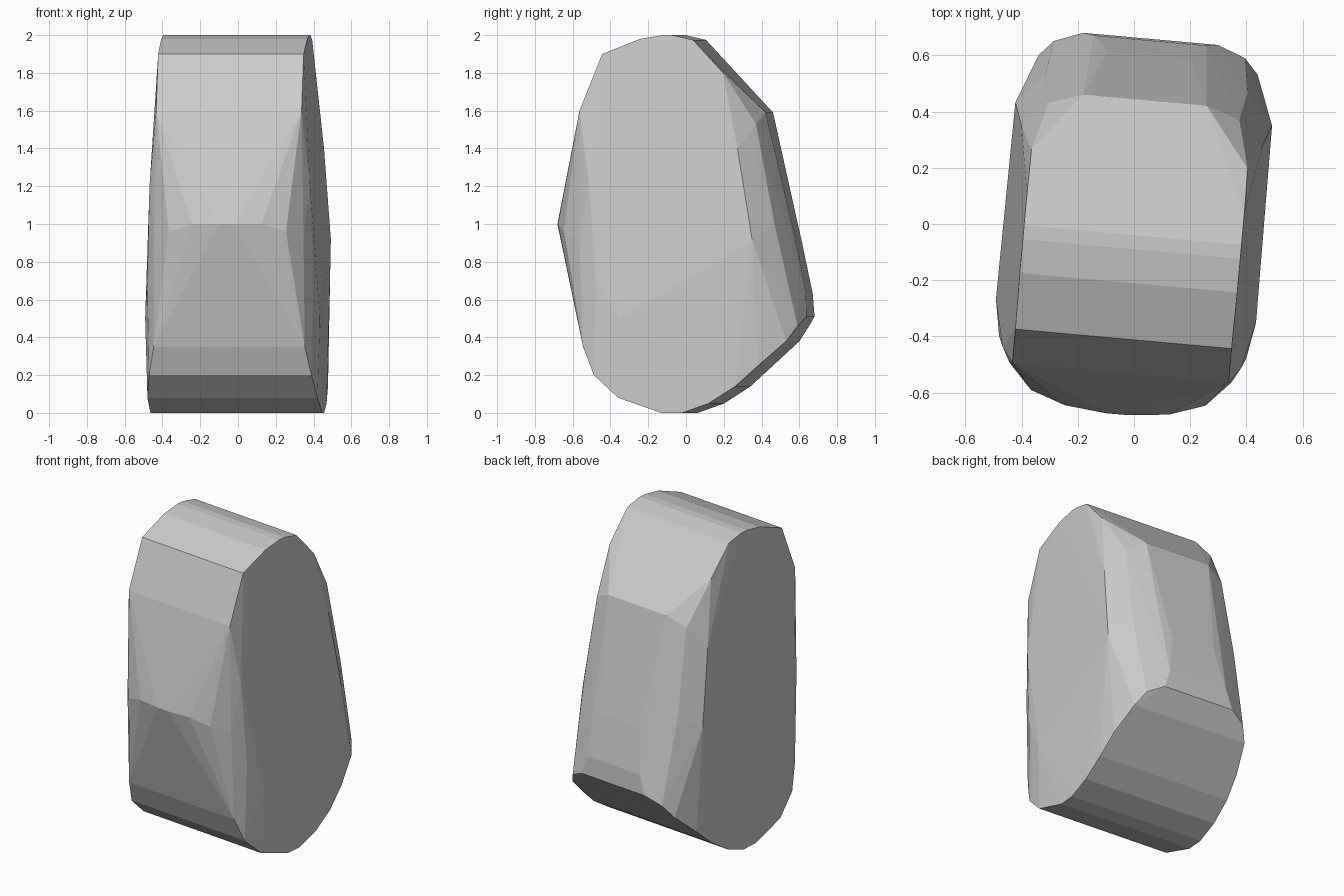
import bpy, bmesh

# Chiselled boulder: symmetric slab, (depth y, height z, half width x) per pair of corners
TOP = [(-0.08, 2.0, .387), (-0.03, 2.0, .387), (0.08, 1.975, .387), (0.24, 1.80, .385),
       (-0.20, 1.98, .387), (-0.40, 1.90, .385), (-0.52, 1.60, .385)]
BACK = [(0.45, 1.59, .22), (0.41, 1.53, .34), (0.32, 1.40, .428), (0.40, 0.92, .457),
        (0.61, 0.90, .15), (0.51, 1.00, .36), (0.662, 0.63, .20),
        (0.668, 0.51, .24), (0.63, 0.46, .34), (0.575, 0.38, .39)]
BOTTOM = [(0.43, 0.25, .435), (0.31, 0.14, .45), (0.17, 0.05, .455), (0.03, 0, .455),
          (-0.08, 0, .455), (-0.31, 0.08, .45), (-0.44, 0.20, .43), (-0.50, 0.35, .40)]
FRONT = [(-0.668, 1.0, .04), (-0.653, 1.0, .185), (-0.61, 0.96, .31),
         (-0.52, 0.92, .395), (-0.465, 1.2, .425), (-0.43, 0.70, .44), (-0.30, 0.50, .463)]
TWIST = 0.09  # slight turn of the stone about z


def build_boulder():
    bm = bmesh.new()
    for y, z, w in TOP + BACK + BOTTOM + FRONT:
        for x in (-w, w):
            bm.verts.new((x + TWIST * y, y - TWIST * x, z))
    # wrap the corners in a faceted skin
    res = bmesh.ops.convex_hull(bm, input=bm.verts[:])
    spare = {g for g in res["geom_interior"] + res["geom_unused"]
             if isinstance(g, bmesh.types.BMVert)}
    bmesh.ops.delete(bm, geom=list(spare), context='VERTS')
    bmesh.ops.recalc_face_normals(bm, faces=bm.faces[:])
    # centre on the origin and stand on the ground
    for i in (0, 1):
        vals = [v.co[i] for v in bm.verts]
        mid = (min(vals) + max(vals)) / 2
        for v in bm.verts:
            v.co[i] -= mid
    mesh = bpy.data.meshes.new("boulder")
    bm.to_mesh(mesh)
    bm.free()
    ob = bpy.data.objects.new("boulder", mesh)
    bpy.context.collection.objects.link(ob)
    return ob


build_boulder()
